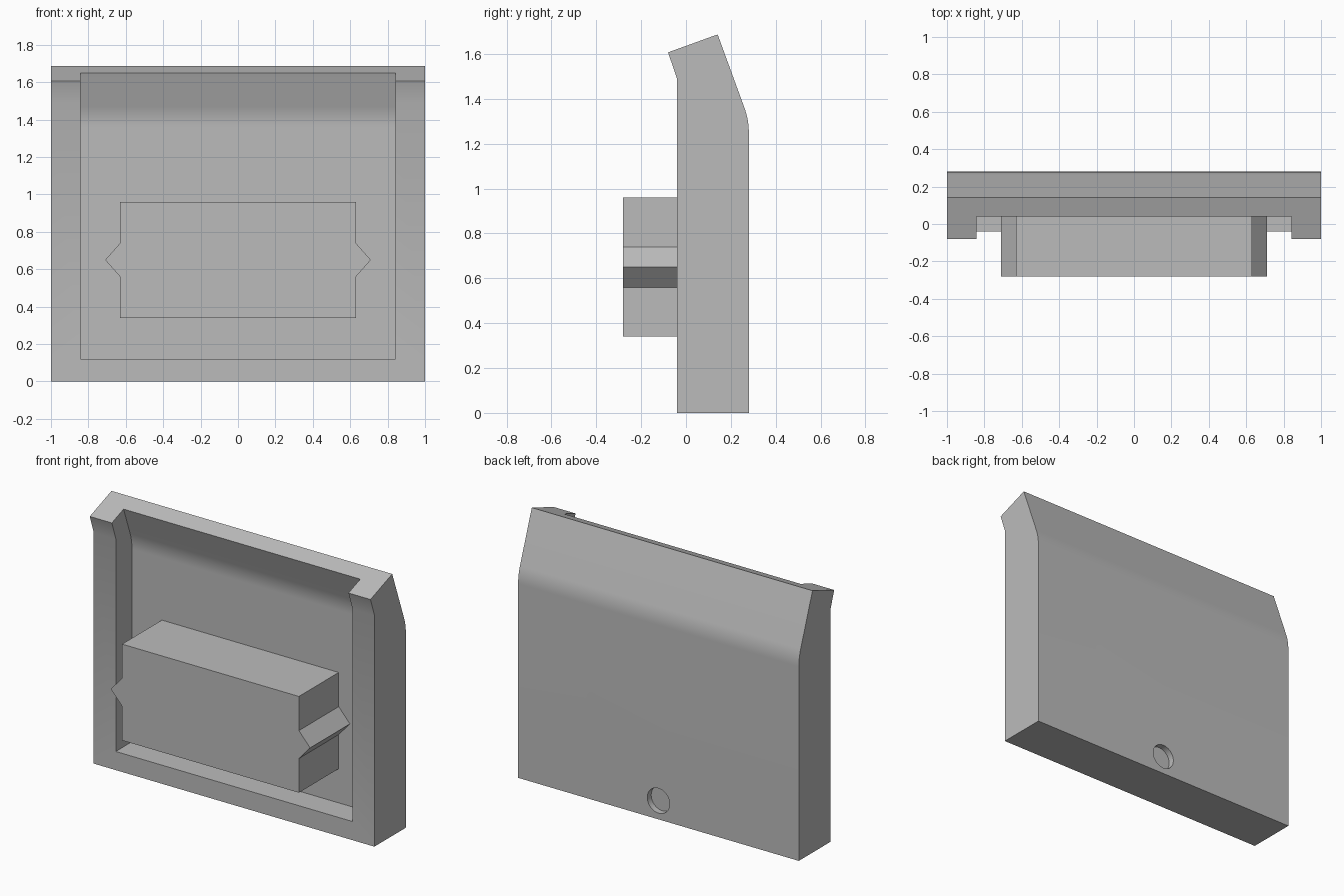
import bpy, bmesh, math

cube = bpy.data.objects.get("Cube")
if cube:
    bpy.data.objects.remove(cube, do_unlink=True)

# Single plain grey plastic
grey = bpy.data.materials.new("plain_grey")
grey.use_nodes = True
colour = (0.5, 0.5, 0.5, 1)
grey.diffuse_color = colour
grey.node_tree.nodes["Principled BSDF"].inputs["Base Color"].default_value = colour


def prism(name, points, start, shift):
    """Extrude a closed outline; start maps an outline point to 3D."""
    bm = bmesh.new()
    face = bm.faces.new([bm.verts.new(start(a, b)) for a, b in points])
    moved = bmesh.ops.extrude_face_region(bm, geom=[face])["geom"]
    verts = [v for v in moved if isinstance(v, bmesh.types.BMVert)]
    bmesh.ops.translate(bm, verts=verts, vec=shift)
    bmesh.ops.recalc_face_normals(bm, faces=bm.faces[:])
    mesh = bpy.data.meshes.new(name)
    bm.to_mesh(mesh)
    bm.free()
    mesh.materials.append(grey)
    obj = bpy.data.objects.new(name, mesh)
    bpy.context.collection.objects.link(obj)
    return obj


def side_prism(name, points, half):
    return prism(name, points, lambda y, z: (-half, y, z), (2 * half, 0, 0))


def bend(y, z, radius=0.32, lean=20, steps=8):
    """Arc turning a vertical wall forward by the lean angle."""
    angles = [math.radians(lean * i / steps) for i in range(steps + 1)]
    return [(y - radius + radius * math.cos(a), z + radius * math.sin(a)) for a in angles]


def cut(target, cutter):
    mod = target.modifiers.new("cut", "BOOLEAN")
    mod.operation = "DIFFERENCE"
    mod.solver = "EXACT"
    mod.object = cutter
    cutter.hide_render = True
    graph = bpy.context.evaluated_depsgraph_get()
    mesh = bpy.data.meshes.new_from_object(target.evaluated_get(graph))
    target.modifiers.clear()
    target.data = mesh
    bpy.data.objects.remove(cutter, do_unlink=True)


# Panel with its top leaning forward
panel = side_prism("panel", [(-0.04, 0), (0.28, 0)] + bend(0.28, 1.25)
                   + [(0.141, 1.687), (-0.08, 1.607), (-0.04, 1.49)], 1)

# Front recess, open at the top
recess = side_prism("recess_cutter", [(-0.4, 0.12), (0.125, 0.12)] + bend(0.125, 1.36)
                    + [(-0.033, 1.85), (-0.4, 1.85)], 0.843)
cut(panel, recess)

# Shallow round dimple low on the back
circle = [(0.08 * math.cos(math.tau * i / 40), 0.12 + 0.08 * math.sin(math.tau * i / 40))
          for i in range(40)]
cut(panel, prism("dimple_cutter", circle, lambda x, z: (x, 0.24, z), (0, 0.2, 0)))

# Block on the front with a pointed ridge on each end
right_half = [(0.63, 0.34), (0.63, 0.56), (0.71, 0.65), (0.63, 0.74), (0.63, 0.96)]
outline = right_half + [(-x, z) for x, z in reversed(right_half)]
prism("front_block", outline, lambda x, z: (x, -0.28, z), (0, 0.41, 0))

# Smooth the bends only
bpy.ops.object.select_all(action="DESELECT")
panel.select_set(True)
bpy.context.view_layer.objects.active = panel
bpy.ops.object.shade_smooth_by_angle(angle=math.radians(22))
